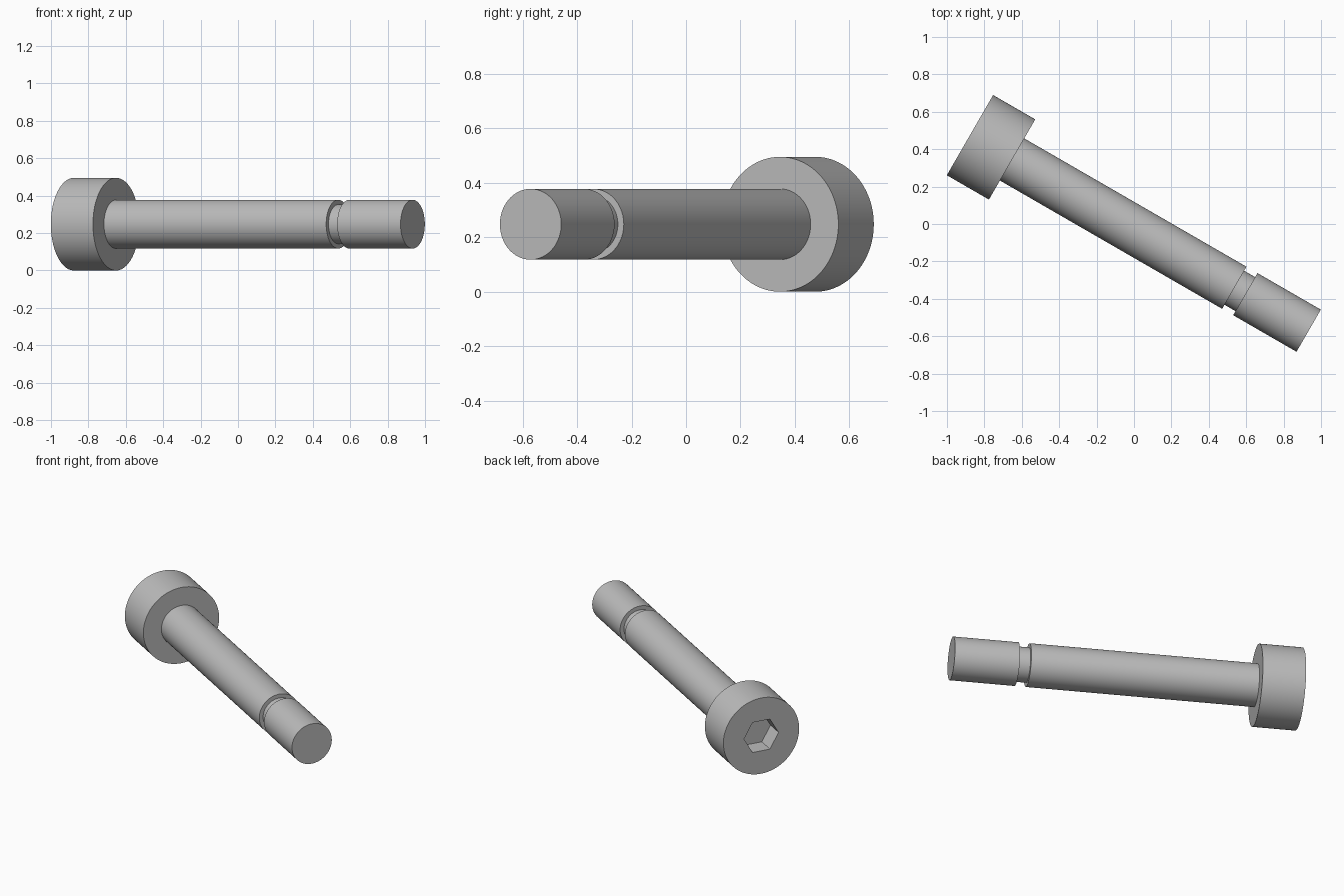
import bpy, bmesh, math
from mathutils import Matrix, Vector

cube = bpy.data.objects.get("Cube")
if cube:
    bpy.data.objects.remove(cube, do_unlink=True)

SEGMENTS = 96
HEAD_R, HEAD_LEN, TOTAL = 0.2475, 0.26, 2.091
SHANK_R, NECK_R = 0.13, 0.105
NECK_START, NECK_END = 1.632, 1.70
SOCKET_R, SOCKET_DEPTH = 0.113, 0.113

# Screw axis: horizontal, turned 30 degrees from x towards the front
turn = math.radians(30)
axis = Vector((math.cos(turn), -math.sin(turn), 0))
side = Vector((math.sin(turn), math.cos(turn), 0))
placement = Matrix((side, axis.cross(side), axis)).transposed().to_4x4()
placement.translation = Vector((-0.877, 0.475, HEAD_R))

steel = bpy.data.materials.new("plain grey steel")
steel.use_nodes = True
grey = (0.5, 0.5, 0.5, 1)
steel.diffuse_color = grey
steel.node_tree.nodes["Principled BSDF"].inputs["Base Color"].default_value = grey


def ring(bm, radius, height, count):
    """Closed loop of vertices around the screw axis."""
    return [bm.verts.new((radius * math.cos(math.tau * i / count),
                          radius * math.sin(math.tau * i / count), height))
            for i in range(count)]


def wall(bm, a, b):
    """Band of quads joining two equal rings."""
    n = len(a)
    for i in range(n):
        bm.faces.new((a[i], a[(i + 1) % n], b[(i + 1) % n], b[i]))


def lathe(bm, profile):
    rings = [ring(bm, r, h, SEGMENTS) for r, h in profile]
    for a, b in zip(rings, rings[1:]):
        wall(bm, a, b)
    return rings


def loop_edges(bm, verts):
    return [bm.edges.get((v, verts[i - 1])) for i, v in enumerate(verts)]


def finish(bm, name):
    bmesh.ops.recalc_face_normals(bm, faces=bm.faces)
    mesh = bpy.data.meshes.new(name)
    bm.to_mesh(mesh)
    bm.free()
    mesh.materials.append(steel)
    obj = bpy.data.objects.new(name, mesh)
    bpy.context.collection.objects.link(obj)
    obj.matrix_world = placement
    bpy.ops.object.select_all(action="DESELECT")
    obj.select_set(True)
    bpy.context.view_layer.objects.active = obj
    bpy.ops.object.shade_smooth_by_angle(angle=math.radians(30))


# Cylindrical head with a hexagonal socket
bm = bmesh.new()
outer, under = lathe(bm, [(HEAD_R, 0), (HEAD_R, HEAD_LEN)])
bm.faces.new(under)
mouth = ring(bm, SOCKET_R, 0, 6)
floor = ring(bm, SOCKET_R, SOCKET_DEPTH, 6)
wall(bm, mouth, floor)
bm.faces.new(floor)
bmesh.ops.triangle_fill(bm, use_beauty=True,
                        edges=loop_edges(bm, outer) + loop_edges(bm, mouth))
finish(bm, "socket_head")

# Shank with a relief groove before the end section
bm = bmesh.new()
rings = lathe(bm, [(SHANK_R, HEAD_LEN), (SHANK_R, NECK_START),
                   (NECK_R, NECK_START), (NECK_R, NECK_END),
                   (SHANK_R, NECK_END), (SHANK_R, TOTAL)])
bm.faces.new(rings[-1])
finish(bm, "grooved_shank")
